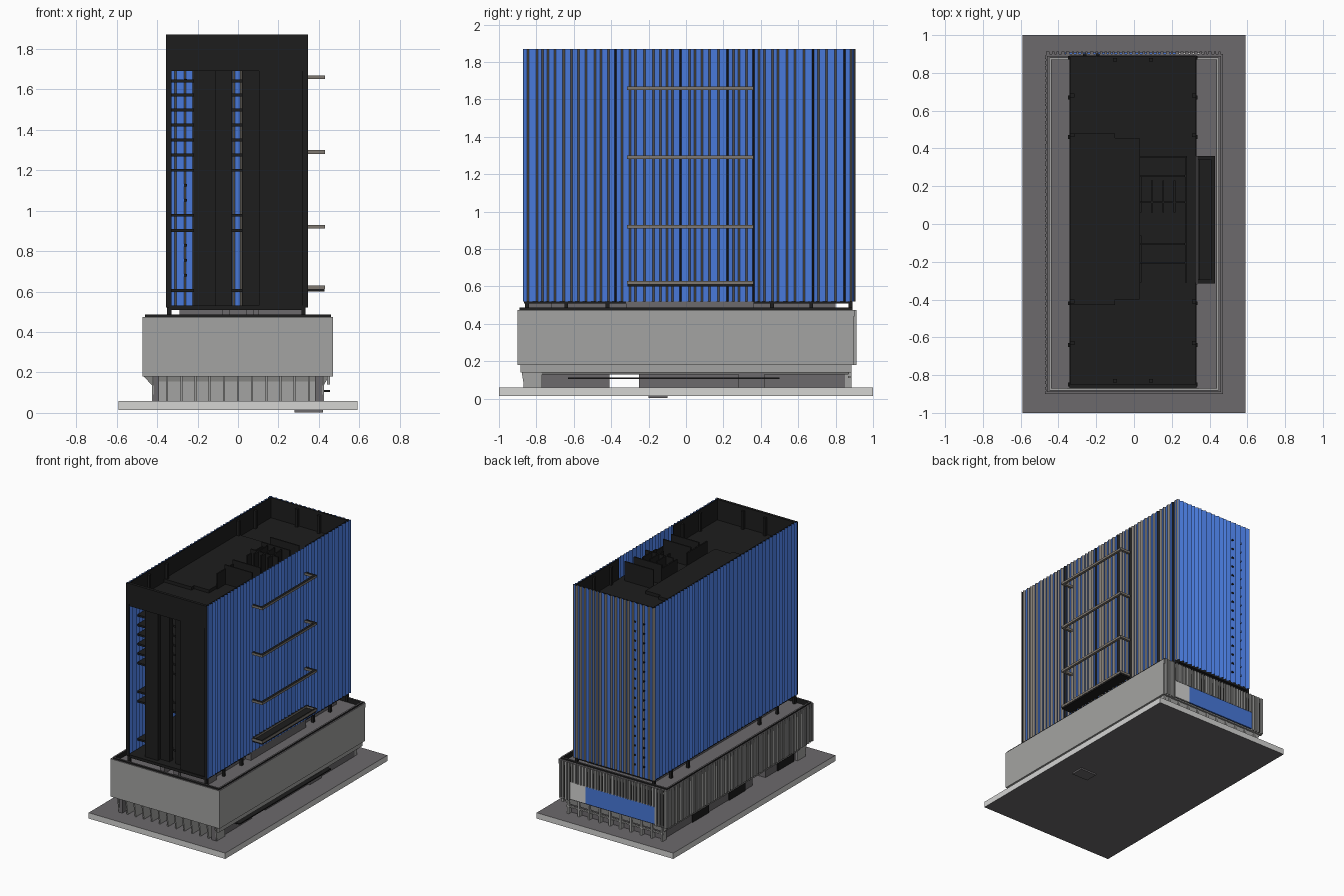
import bpy, bmesh, random
from mathutils import Vector

random.seed(4)

def material(name, rgb):
    m = bpy.data.materials.new(name)
    m.diffuse_color = (*rgb, 1)
    return m

BLUE = material("blue_glass", (0.065, 0.19, 0.70))
BLACK = material("charcoal", (0.0125, 0.0125, 0.0125))
BRONZE = material("bronze_grey", (0.21, 0.19, 0.165))
CONC = material("concrete", (0.37, 0.37, 0.36))
PAVE = material("dark_paving", (0.15, 0.142, 0.15))
LIGHT = material("light_stone", (0.66, 0.66, 0.65))

def finish(name, bm, *mats):
    me = bpy.data.meshes.new(name)
    bm.to_mesh(me)
    bm.free()
    for m in mats:
        me.materials.append(m)
    ob = bpy.data.objects.new(name, me)
    bpy.context.collection.objects.link(ob)
    return ob

def boxes(name, mat, *dims, top=None):
    """One object from boxes given as (x0, x1, y0, y1, z0, z1); top recolours upward faces."""
    bm = bmesh.new()
    for x0, x1, y0, y1, z0, z1 in dims:
        vs = bmesh.ops.create_cube(bm, size=1)["verts"]
        for v in vs:
            v.co = ((x0 + x1) / 2 + v.co.x * (x1 - x0),
                    (y0 + y1) / 2 + v.co.y * (y1 - y0),
                    (z0 + z1) / 2 + v.co.z * (z1 - z0))
    bm.normal_update()
    if top:
        for f in bm.faces:
            f.material_index = int(f.normal.z > 0.5)
        return finish(name, bm, mat, top)
    return finish(name, bm, mat)

def ring(x0, x1, y0, y1, z0, z1, t):
    """Four boxes forming a rectangular upstand."""
    return [(x0, x1, y0, y0 + t, z0, z1), (x0, x1, y1 - t, y1, z0, z1),
            (x0, x0 + t, y0 + t, y1 - t, z0, z1), (x1 - t, x1, y0 + t, y1 - t, z0, z1)]

def sawtooth(name, start, along, length, z0, z1, depth=0.013):
    """Pleated facade: wide glass facets with short coloured returns."""
    along = Vector(along)
    out = along.cross(Vector((0, 0, 1)))
    bm = bmesh.new()

    def quad(a, b, idx):
        pts = [(a.x, a.y, z0), (b.x, b.y, z0), (b.x, b.y, z1), (a.x, a.y, z1)]
        bm.faces.new([bm.verts.new(p) for p in pts]).material_index = idx

    s = 0
    while s < length - 0.001:
        p = min(random.choice((0.03, 0.036, 0.042, 0.048)), length - s)
        r = min(0.011, p * 0.35)
        a = Vector(start) + along * s - out * depth
        b = Vector(start) + along * (s + p - r)
        c = Vector(start) + along * (s + p) - out * depth
        quad(a, b, 0)
        quad(b, c, 2 if random.random() < 0.12 else 1)
        s += p
    return finish(name, bm, BLUE, BRONZE, BLACK)

# Ground slab: light edges, dark paved top and bottom
base = boxes("ground_slab", LIGHT, (-0.59, 0.59, -1, 1, 0.015, 0.06))
base.data.materials.append(PAVE)
for f in base.data.polygons:
    if abs(f.normal.z) > 0.5:
        f.material_index = 1
boxes("slab_pit", PAVE, (0.28, 0.42, -0.2, -0.1, 0.003, 0.016))

# Ground floor, split by a passage running across
boxes("ground_floor_walls", PAVE,
      (-0.40, 0.41, -0.77, -0.41, 0.06, 0.15), (-0.40, 0.41, -0.25, 0.85, 0.06, 0.15),
      (0.38, 0.42, -0.87, -0.77, 0.06, 0.18), (-0.42, -0.39, -0.87, -0.77, 0.06, 0.18),
      (0.38, 0.425, 0.28, 0.42, 0.06, 0.14))
boxes("front_ground_wall", CONC, (-0.40, 0.40, -0.78, -0.765, 0.06, 0.18))
boxes("side_awning", BLACK, (0.40, 0.455, -0.63, 0.5, 0.104, 0.112))
boxes("left_doorways", BLACK, *[(-0.408, -0.395, y, y + 0.2, 0.06, 0.14)
                                for y in (-0.75, -0.15, 0.3)])

# Tapered soffit between ground floor and podium, with a side fascia
bm = bmesh.new()
lo = [bm.verts.new(p) for p in ((-.42, -.77, .13), (.42, -.77, .13), (.42, .87, .13), (-.42, .87, .13))]
hi = [bm.verts.new(p) for p in ((-.465, -.79, .18), (.45, -.79, .18), (.45, .88, .18), (-.465, .88, .18))]
bm.faces.new(lo[::-1])
for i in range(4):
    j = (i + 1) % 4
    bm.faces.new((lo[i], lo[j], hi[j], hi[i]))
finish("podium_soffit", bm, CONC)
boxes("side_fascia", CONC, (0.44, 0.455, -0.885, 0.885, 0.14, 0.185))

# Front fins with a slightly slanted leading edge
bm = bmesh.new()
for i in range(13):
    x = -0.42 + i * 0.07
    profile = ((-0.77, 0.06), (-0.865, 0.06), (-0.885, 0.18), (-0.77, 0.18))
    a = [bm.verts.new((x - 0.005, y, z)) for y, z in profile]
    b = [bm.verts.new((x + 0.005, y, z)) for y, z in profile]
    bm.faces.new(a[::-1])
    bm.faces.new(b)
    for k in range(4):
        bm.faces.new((a[k], a[(k + 1) % 4], b[(k + 1) % 4], b[k]))
bmesh.ops.recalc_face_normals(bm, faces=bm.faces)
finish("front_fins", bm, CONC)

# Rear posts and rail
boxes("rear_arcade", CONC, (-0.42, 0.42, 0.865, 0.88, 0.11, 0.12),
      *[(x / 100 - 0.008, x / 100 + 0.008, 0.84, 0.885, 0.06, 0.18) for x in range(-41, 42, 9)])

# Podium body, terrace and upstand
boxes("podium_body", CONC, (-0.455, 0.47, -0.90, 0.895, 0.18, 0.445))
boxes("podium_terrace", PAVE, (-0.44, 0.44, -0.87, 0.87, 0.44, 0.455))
boxes("podium_parapet", CONC, *ring(-0.465, 0.47, -0.90, 0.90, 0.44, 0.475, 0.012), top=PAVE)
boxes("podium_upstand", BLACK, *ring(-0.46, 0.46, -0.89, 0.89, 0.44, 0.487, 0.012), top=PAVE)

# Louvres over dark backing on the left and rear of the podium
boxes("louvre_backing", BLACK, (-0.46, -0.45, -0.885, 0.895, 0.19, 0.47),
      (-0.455, 0.455, 0.89, 0.9, 0.19, 0.47), top=PAVE)
bars, y = [], -0.90
while y < 0.89:
    w = random.choice((0.012, 0.018, 0.024))
    bars.append((-0.472, -0.455, y, y + w, 0.18, 0.475))
    y += w + random.choice((0.008, 0.012, 0.016))
x = -0.465
while x < 0.45:
    w = random.choice((0.012, 0.018))
    z0 = 0.325 if -0.375 < x < 0.36 else 0.18
    bars.append((x, x + w, 0.895, 0.912, z0, 0.475))
    x += w + random.choice((0.008, 0.012, 0.014))
boxes("podium_louvres", CONC, *bars, top=PAVE)
boxes("rear_ribbon_window", BLUE, (-0.365, 0.23, 0.9, 0.908, 0.19, 0.325))
boxes("rear_pale_panel", LIGHT, (0.23, 0.365, 0.9, 0.908, 0.19, 0.325))

# Recessed storey between podium and tower
boxes("recessed_storey", PAVE, (-0.29, 0.29, -0.72, 0.80, 0.45, 0.51),
      (-0.08, -0.04, -0.85, -0.72, 0.45, 0.52), (0.04, 0.08, -0.85, -0.72, 0.45, 0.52),
      (0.10, 0.32, -0.85, -0.72, 0.45, 0.52), (0.27, 0.335, -0.32, 0.36, 0.45, 0.52))
boxes("short_columns", BLACK, *[(x, x + 0.02, y - 0.01, y + 0.01, 0.45, 0.52)
      for x in (-0.35, 0.315) for y in (-0.85, -0.64, -0.42, 0.46, 0.67, 0.88)])

# Pleated glass walls of the tower
sawtooth("right_facade", (0.345, -0.87, 0), (0, 1, 0), 1.775, 0.52, 1.87)
sawtooth("rear_facade", (0.345, 0.905, 0), (-1, 0, 0), 0.70, 0.52, 1.87)
sawtooth("left_facade", (-0.355, 0.905, 0), (0, -1, 0), 1.775, 0.52, 1.87)
boxes("rear_vents", BLACK, *[(x, x + 0.018, 0.893, 0.902, z, z + 0.012) for x in (-0.27, -0.2)
      for z in [0.6 + 0.0743 * i for i in range(16)]])

# Floors visible through the front slots, and the roof deck
boxes("floor_slabs", BLACK, (-0.341, 0.331, -0.865, 0.89, 0.508, 0.53),
      *[(-0.341, 0.331, -0.755, 0.888, z - 0.007, z + 0.007)
        for z in (0.605, 0.902, 0.977, 1.2, 1.275, 1.349, 1.423, 1.497, 1.572, 1.641)])
boxes("roof_deck", BLACK, (-0.341, 0.331, -0.865, 0.89, 1.69, 1.71),
      (-0.341, -0.1, -0.43, 0.48, 1.71, 1.735), (-0.1, 0.03, -0.40, 0.455, 1.71, 1.735))

# Front frame with stepped dark panels and two tall slots
boxes("front_frame", BLACK, (-0.355, 0.345, -0.872, -0.868, 1.71, 1.87),
      (-0.341, 0.331, -0.868, -0.85, 1.71, 1.87),
      (-0.355, -0.33, -0.872, -0.868, 0.52, 1.71), (0.32, 0.345, -0.872, -0.868, 0.52, 1.71),
      (-0.22, -0.11, -0.83, -0.80, 0.52, 1.71), (-0.11, -0.03, -0.80, -0.76, 0.52, 1.71),
      (0.02, 0.105, -0.80, -0.76, 0.52, 1.71), (0.105, 0.331, -0.86, -0.82, 0.52, 1.71))

# Dark parapet lining with ribs, left open beside the core
boxes("parapet_lining", BLACK, (-0.341, -0.336, -0.865, 0.891, 1.70, 1.868),
      (-0.341, 0.331, 0.885, 0.891, 1.70, 1.868),
      (0.325, 0.331, -0.865, -0.31, 1.70, 1.868), (0.325, 0.331, 0.36, 0.891, 1.70, 1.868),
      *[(x, x + 0.02, y, y + 0.02, 1.70, 1.85) for x in (-0.335, 0.308)
        for y in (-0.64, -0.42, 0.46, 0.67)],
      *[(x, x + 0.02, y, y + 0.02, 1.70, 1.85) for x in (-0.11, 0.08)
        for y in (-0.84, 0.86)])

# Core walls standing on the roof
core = [(0.27, 0.28, -0.31, 0.36, 1.71, 1.80), (0.03, 0.28, 0.35, 0.36, 1.71, 1.86),
        (0.03, 0.27, 0.25, 0.26, 1.71, 1.86), (0.03, 0.27, 0.11, 0.12, 1.71, 1.86),
        (0.03, 0.27, -0.11, -0.10, 1.71, 1.86), (0.03, 0.27, -0.21, -0.20, 1.71, 1.86),
        (0.03, 0.04, -0.31, -0.06, 1.71, 1.83), (0.03, 0.04, 0.06, 0.25, 1.71, 1.83)]
core += [(x, x + 0.01, 0.06, 0.23, 1.71, 1.86) for x in (0.09, 0.15, 0.21)]
boxes("roof_core_walls", BLACK, *core)

# Right-hand frames: three open brackets and a solid tray
boxes("side_brackets", BRONZE, *[b for z in (1.66, 1.29, 0.92) for b in (
    (0.41, 0.43, -0.315, 0.36, z - 0.009, z + 0.009),
    (0.335, 0.41, -0.315, -0.295, z - 0.009, z + 0.009),
    (0.335, 0.41, 0.34, 0.36, z - 0.009, z + 0.009))], top=BLACK)
boxes("side_tray", BLACK, (0.335, 0.428, -0.312, 0.357, 0.60, 0.615))
boxes("side_tray_rim", BRONZE, *ring(0.335, 0.43, -0.315, 0.36, 0.612, 0.63, 0.012), top=BLACK)
